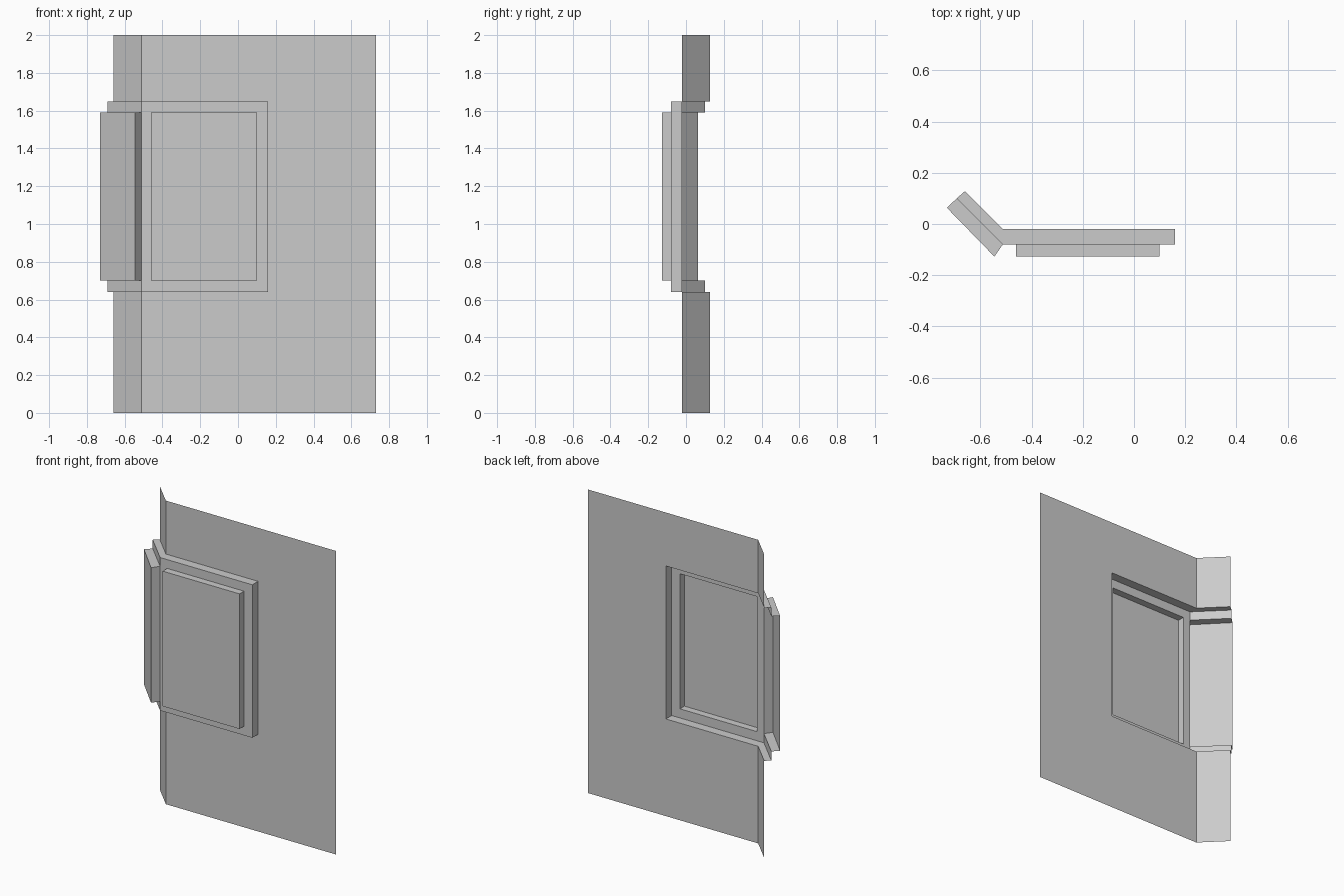
import bpy, bmesh

if "Cube" in bpy.data.objects:
    bpy.data.objects.remove(bpy.data.objects["Cube"])

# Profile points in plan (x, y): outer sheet, raised frame, panel tops
SHEET = [(-0.66, 0.128), (-0.512, -0.02), (0.73, -0.02)]
BASE = [(-0.66, 0.128), (-0.512, -0.02), (0.16, -0.02)]      # foot of the frame step
FRAME = [(-0.692, 0.10), (-0.512, -0.08), (0.16, -0.08)]     # face of the frame
LEFT_TOP = [(-0.73, 0.063), (-0.545, -0.127)]
RIGHT_BASE = [(-0.46, -0.08), (0.10, -0.08)]
RIGHT_TOP = [(-0.46, -0.127), (0.10, -0.127)]
FZ0, FZ1 = 0.64, 1.648      # frame bottom, top
PZ0, PZ1 = 0.70, 1.59       # raised panels bottom, top


def strip(bm, path, z0, z1):
    """Vertical sheet standing on a plan polyline."""
    for a, b in zip(path, path[1:]):
        bm.faces.new([bm.verts.new(p) for p in
                      ((*a, z0), (*b, z0), (*b, z1), (*a, z1))])


def ledge(bm, inner, outer, z):
    """Horizontal sheet between two plan polylines."""
    for i in range(len(inner) - 1):
        pts = (inner[i], inner[i + 1], outer[i + 1], outer[i])
        bm.faces.new([bm.verts.new((*p, z)) for p in pts])


def make(name, bm):
    bmesh.ops.remove_doubles(bm, verts=bm.verts[:], dist=1e-4)
    bmesh.ops.recalc_face_normals(bm, faces=bm.faces[:])
    me = bpy.data.meshes.new(name)
    bm.to_mesh(me)
    bm.free()
    ob = bpy.data.objects.new(name, me)
    bpy.context.collection.objects.link(ob)


def raised(name, base, top, z0, z1, end_walls):
    """Raised face with top and bottom ledges and chosen end walls."""
    bm = bmesh.new()
    strip(bm, top, z0, z1)
    for z in (z0, z1):
        ledge(bm, base, top, z)
    for i in end_walls:
        strip(bm, [base[i], top[i]], z0, z1)
    make(name, bm)


# Folded backing sheet with an opening behind the frame
bm = bmesh.new()
strip(bm, SHEET, 0, FZ0)
strip(bm, [BASE[2], SHEET[2]], FZ0, FZ1)
strip(bm, SHEET, FZ1, 2)
make("folded_sheet", bm)

# Raised frame face, open behind both panels and at the left edge
bm = bmesh.new()
front = [FRAME[0], FRAME[1], RIGHT_BASE[0], RIGHT_BASE[1], FRAME[2]]
strip(bm, front, FZ0, PZ0)
strip(bm, front, PZ1, FZ1)
strip(bm, front[1:3], PZ0, PZ1)
strip(bm, front[3:], PZ0, PZ1)
for z in (FZ0, FZ1):
    ledge(bm, BASE, FRAME, z)
strip(bm, [BASE[2], FRAME[2]], FZ0, FZ1)
make("raised_frame", bm)

# Panels standing out from the frame
raised("left_panel", FRAME[:2], LEFT_TOP, PZ0, PZ1, [1])
raised("right_panel", RIGHT_BASE, RIGHT_TOP, PZ0, PZ1, [0, 1])
